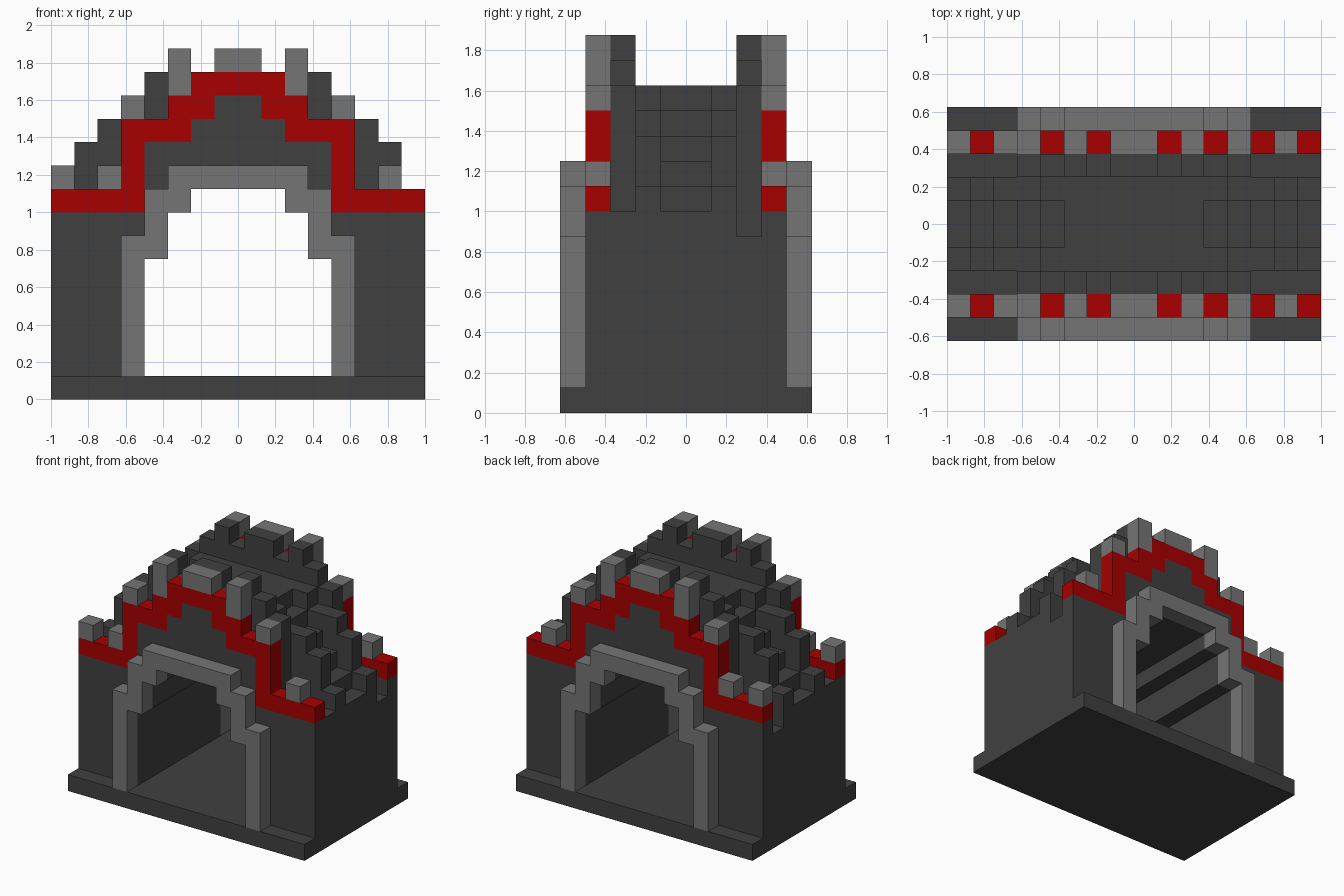
import bpy, bmesh

U = 0.125  # size of one block

old = bpy.data.objects.get("Cube")
if old:
    bpy.data.objects.remove(old, do_unlink=True)


def material(name, rgb):
    m = bpy.data.materials.new(name)
    m.use_nodes = True
    m.diffuse_color = (*rgb, 1)
    m.node_tree.nodes["Principled BSDF"].inputs["Base Color"].default_value = (*rgb, 1)
    return m


DARK = material("dark stone", (0.051, 0.051, 0.051))
GREY = material("grey stone", (0.178, 0.178, 0.178))
RED = material("red trim", (0.39, 0.0, 0.0))


def prism(name, outline, y0, y1, mat):
    """Extrude an x-z outline, given in blocks, from y0 to y1."""
    bm = bmesh.new()
    face = bm.faces.new([bm.verts.new((x * U, y0 * U, z * U)) for x, z in outline])
    ext = bmesh.ops.extrude_face_region(bm, geom=[face])["geom"]
    verts = [g for g in ext if isinstance(g, bmesh.types.BMVert)]
    bmesh.ops.translate(bm, verts=verts, vec=(0, (y1 - y0) * U, 0))
    bmesh.ops.recalc_face_normals(bm, faces=bm.faces)
    mesh = bpy.data.meshes.new(name)
    bm.to_mesh(mesh)
    bm.free()
    mesh.materials.append(mat)
    obj = bpy.data.objects.new(name, mesh)
    bpy.context.collection.objects.link(obj)


def box(name, x0, x1, y0, y1, z0, z1, mat):
    prism(name, [(x0, z0), (x1, z0), (x1, z1), (x0, z1)], y0, y1, mat)


def stair(heights):
    """Stepped line from left to right, mirrored about x = 0."""
    half = []
    for i, h in enumerate(heights):
        if i and h != heights[i - 1]:
            half += [(i, heights[i - 1]), (i, h)]
    half.append((len(heights), heights[-1]))
    return [(-x, z) for x, z in reversed(half)] + half


def slab(name, bottoms, tops, y0, y1, mat):
    """Mirrored wall whose columns run outwards from the centre."""
    prism(name, stair(bottoms) + stair(tops)[::-1], y0, y1, mat)


VAULT = [9, 9, 8, 6, 1, 1, 1, 1]          # underside of the passage
BAND_LOW = [13, 12, 11, 11, 8, 8, 8, 8]   # red trim, lower edge
BAND_TOP = [14, 14, 13, 12, 12, 9, 9, 9]  # red trim, upper edge
PARAPET = [15, 14, 15, 14, 13]            # inner wall behind the battlements
ROOF = [13, 13, 13, 13, 12, 12, 11, 9]
GROOVE = [13, 13, 13, 12, 11, 10, 9, 8]   # sunken stair along the roof

# Floor plate
box("floor_plate", -8, 8, -5, 5, 0, 1, DARK)

# Stepped roof and walls around the passage
slab("roof_front_strip", VAULT, ROOF, -2, -1, DARK)
slab("roof_middle_strip", VAULT, GROOVE, -1, 1, DARK)
slab("roof_back_strip", VAULT, ROOF, 1, 2, DARK)

# Battlement blocks: x start, x end, bottom, top
MERLONS = [(-8, -7, 9, 10), (-6, -5, 9, 10), (-5, -4, 12, 13), (-3, -2, 13, 15),
           (-1, 1, 14, 15), (2, 3, 13, 15), (4, 5, 12, 13), (6, 7, 9, 10)]

# Gatehouse ends
for end, s, gutter in (("front", -1, 8), ("back", 1, 7)):
    def span(a, b):
        return sorted((s * a, s * b))

    slab(end + "_inner_wall", VAULT, PARAPET + [gutter] * 3, *span(2, 3), DARK)
    slab(end + "_facade", VAULT, BAND_LOW, *span(3, 4), DARK)
    slab(end + "_red_band", BAND_LOW, BAND_TOP, *span(3, 4), RED)
    slab(end + "_arch_frame", VAULT[:5], [10, 10, 10, 9, 7], *span(4, 5), GREY)
    for i, (x0, x1, z0, z1) in enumerate(MERLONS):
        box(f"{end}_merlon_{i + 1}", x0, x1, *span(3, 4), z0, z1, GREY)
